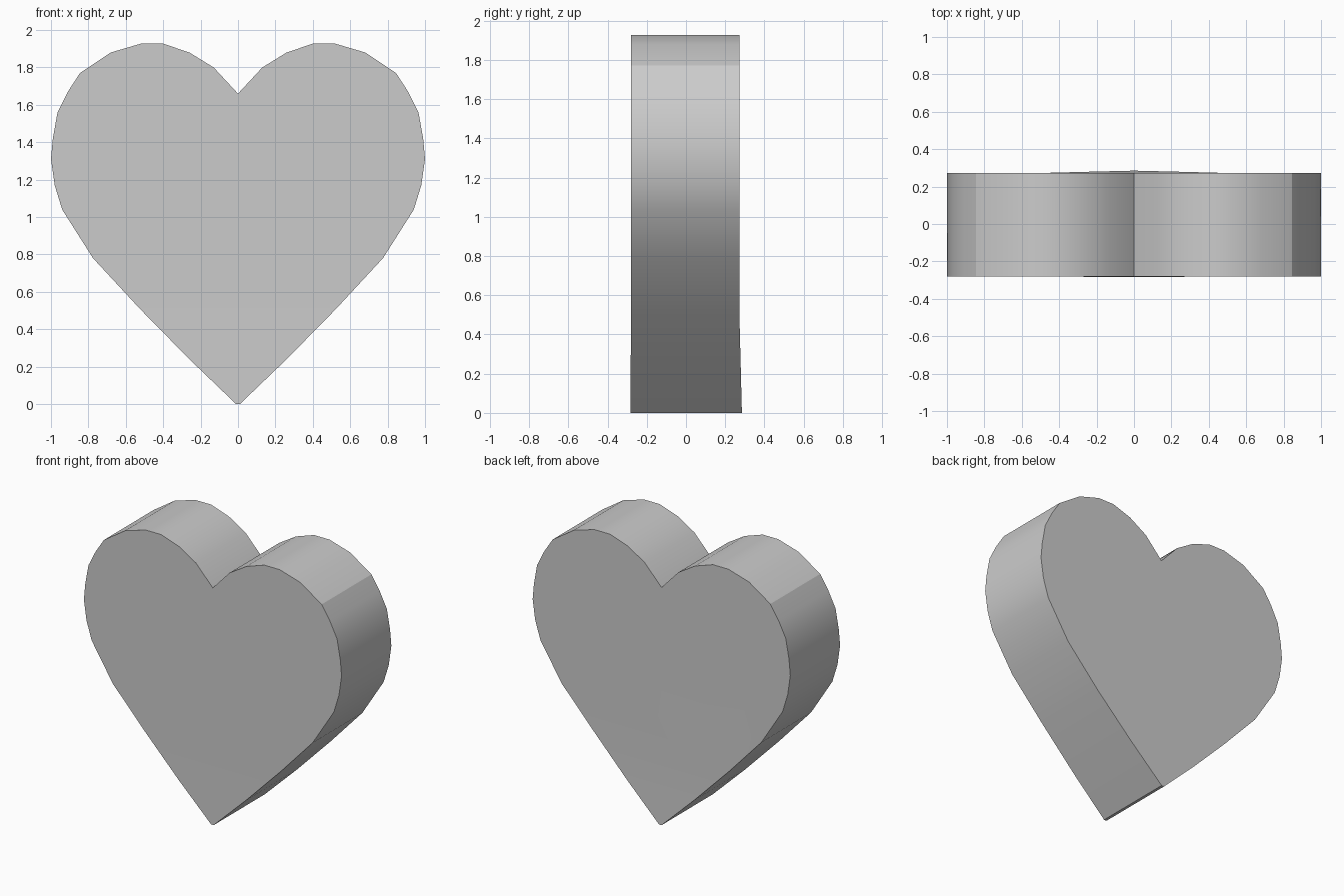
import bpy
import math

if "Cube" in bpy.data.objects:
    bpy.data.objects.remove(bpy.data.objects["Cube"])

# Right half of the heart outline, from the notch down to the tip (x, z)
half = [(0.13, 1.80), (0.26, 1.88), (0.40, 1.927), (0.52, 1.927),
        (0.68, 1.88), (0.845, 1.77), (0.91, 1.67), (0.965, 1.56),
        (0.99, 1.42), (1.0, 1.31), (0.98, 1.17), (0.94, 1.04),
        (0.775, 0.78), (0.525, 0.51), (0.26, 0.24), (0.01, 0.0)]
outline = [(0, 1.66)] + half + [(-x, z) for x, z in reversed(half)]
n = len(outline)
k = len(half) - 2  # the caps bulge very slightly below this outline point


def depth(z, top, tip):
    return top + (tip - top) * max(0, 1 - z / 0.51)


verts = [(x, -depth(z, 0.28, 0.284), z) for x, z in outline]
verts += [(x, depth(z, 0.272, 0.285), z) for x, z in outline]

# Front and back caps: one large flat face plus strips towards the tip
front = [[i for i in range(n) if i <= k or i >= n - k]]
front += [[i, i + 1, n - i - 1, n - i] for i in range(k, k + 2)]
back = [[i + n for i in reversed(f)] for f in front]

# Side wall
wall = [[i, i + n, (i + 1) % n + n, (i + 1) % n] for i in range(n)]

mesh = bpy.data.meshes.new("heart")
mesh.from_pydata(verts, [], front + back + wall)
mesh.validate()
heart = bpy.data.objects.new("heart", mesh)
bpy.context.collection.objects.link(heart)

# Smooth wall with crisp rims, notch and shoulder creases
bpy.context.view_layer.objects.active = heart
heart.select_set(True)
bpy.ops.object.shade_smooth_by_angle(angle=math.radians(20))
